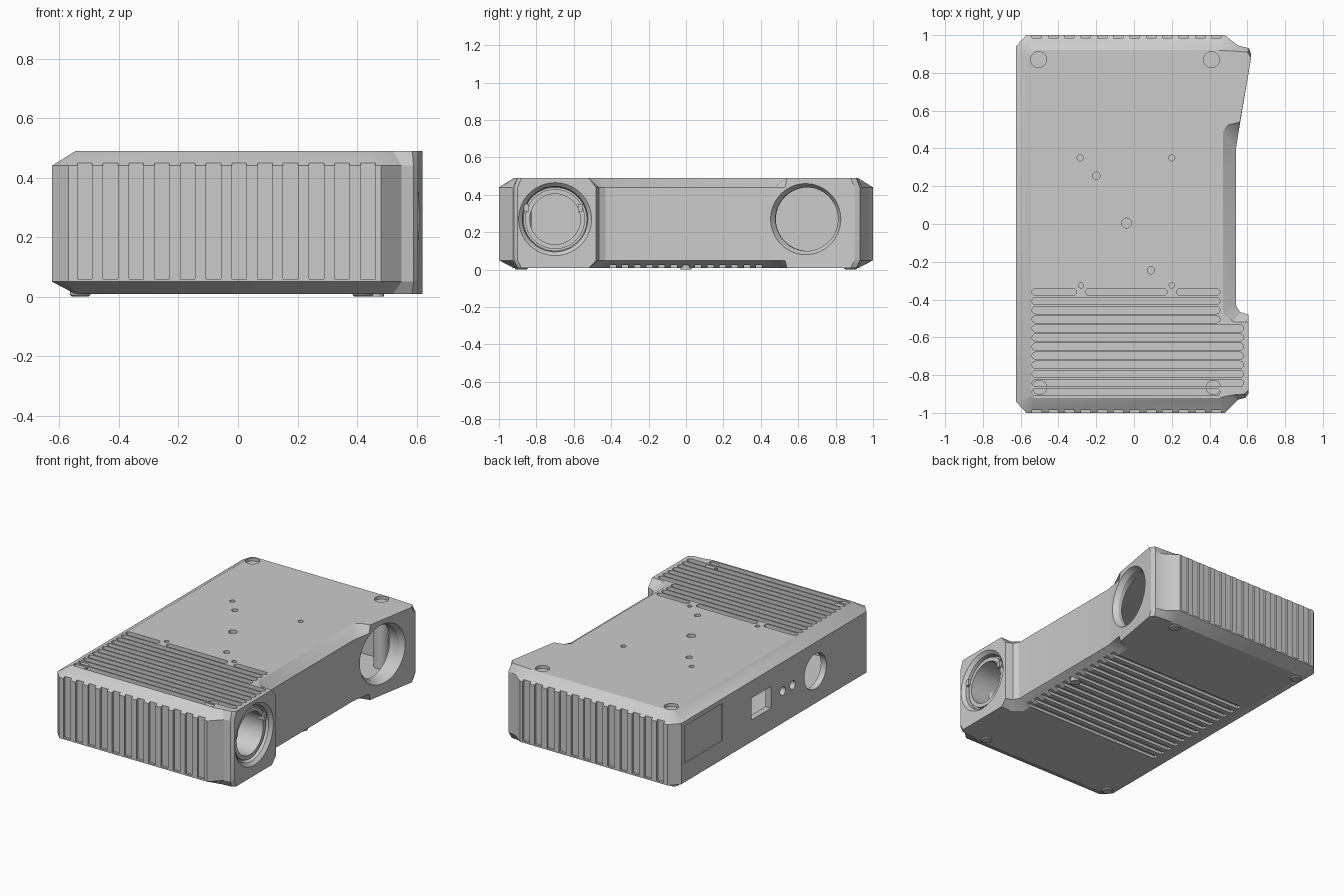
import bpy, bmesh, math
from mathutils import Vector, Matrix

if "Cube" in bpy.data.objects:
    bpy.data.objects.remove(bpy.data.objects["Cube"])

# Plan outlines: full width at the waist, chamfered at the top and bottom
OUTER = [(-.625, -.94), (-.57, -1), (.48, -1), (.55, -.93), (.59, -.92), (.605, -.90),
         (.605, -.48), (.56, -.465), (.54, -.43), (.54, .40), (.551, .47), (.561, .53),
         (.62, .90), (.61, .93), (.55, .945), (.48, 1), (-.57, 1), (-.625, .94)]
INNER = [(-.545, -.905), (-.53, -.92), (.45, -.92), (.52, -.905), (.585, -.90), (.605, -.88),
         (.605, -.52), (.53, -.52), (.47, -.47), (.47, .49), (.50, .525), (.561, .54),
         (.62, .88), (.60, .91), (.53, .915), (.45, .92), (-.53, .92), (-.545, .905)]


def skin(bm, rings):
    """Bridge a stack of equal rings and cap both ends."""
    rows = [[bm.verts.new(p) for p in r] for r in rings]
    n = len(rows[0])
    for a, b in zip(rows, rows[1:]):
        for i in range(n):
            j = (i + 1) % n
            bm.faces.new((a[i], a[j], b[j], b[i]))
    bm.faces.new(rows[0][::-1])
    bm.faces.new(rows[-1])


def prism(bm, *levels):
    skin(bm, [[(x, y, z) for x, y in outline] for outline, z in levels])


def box(bm, x0, x1, y0, y1, z0, z1):
    o = [(x0, y0), (x1, y0), (x1, y1), (x0, y1)]
    prism(bm, (o, z0), (o, z1))


def lathe(bm, profile, origin, axis=(0, 0, 1), n=48):
    """Turned solid: profile is (distance along axis, radius)."""
    q = Vector(axis).to_track_quat('Z', 'Y')
    skin(bm, [[Vector(origin) + q @ Vector((r * math.cos(2 * math.pi * i / n),
               r * math.sin(2 * math.pi * i / n), d)) for i in range(n)] for d, r in profile])


def slot(bm, x0, x1, y, r, z0, z1):
    o = []
    for cx, start in ((x1 - r, -90), (x0 + r, 90)):
        for i in range(9):
            a = math.radians(start + i * 22.5)
            o.append((cx + r * math.cos(a), y + r * math.sin(a)))
    prism(bm, (o, z0), (o, z1))


def make(name, bm):
    bmesh.ops.recalc_face_normals(bm, faces=bm.faces)
    me = bpy.data.meshes.new(name)
    bm.to_mesh(me)
    bm.free()
    ob = bpy.data.objects.new(name, me)
    bpy.context.collection.objects.link(ob)
    return ob


def activate(ob):
    bpy.ops.object.select_all(action='DESELECT')
    ob.select_set(True)
    bpy.context.view_layer.objects.active = ob


def cut(ob, bm):
    cutter = make("cutter", bm)
    cutter.hide_render = True
    m = ob.modifiers.new("cut", 'BOOLEAN')
    m.operation, m.solver, m.object = 'DIFFERENCE', 'EXACT', cutter
    activate(ob)
    bpy.ops.object.modifier_apply(modifier=m.name)
    bpy.data.objects.remove(cutter, do_unlink=True)


def smooth(ob):
    activate(ob)
    bpy.ops.object.shade_smooth_by_angle(angle=math.radians(25))


# Housing shell, hollowed from below
bm = bmesh.new()
prism(bm, (OUTER, .06), (OUTER, .44), (INNER, .49))
housing = make("housing", bm)
bm = bmesh.new()
box(bm, -.585, .50, -.95, .95, 0, .44)
cut(housing, bm)

bm = bmesh.new()
# Grip grooves on the front and back
for i in range(12):
    x = -.515 + i * .0865
    for s in (-1, 1):
        y0, y1 = sorted((s * .986, s * 1.03))
        box(bm, x - .025, x + .025, y0, y1, 0, .45)
# Top vent slots
for a, b in ((-.54, -.305), (-.255, .175), (.225, .455)):
    slot(bm, a, b, -.36, .019, .465, .55)
for i in range(1, 12):
    right = .58 if 4 <= i <= 10 else .455
    slot(bm, -.54, right, -.36 - i * .0482, .019, .465, .55)
# Top screw holes and foot recesses
for x, y, r in ((-.285, .35, .016), (.20, .35, .016), (-.20, .255, .02), (-.04, .005, .026),
                (.09, -.245, .019), (-.28, -.325, .014), (.20, -.325, .014)):
    lathe(bm, [(.40, r), (.55, r)], (x, y, 0), n=24)
for x in (-.505, .41):
    lathe(bm, [(.47, .042), (.55, .042)], (x, .87, 0))
# Front and rear lens openings on the right side
lathe(bm, [(-.2, .15), (-.05, .15), (-.05, .17), (-.02, .175), (0, .195), (.05, .195)],
      (.605, -.70, .27), (1, 0, 0), 64)
lathe(bm, [(-.15, .17), (-.03, .17), (0, .19), (.06, .19)],
      (.578, .64, .27), (.987, -.158, 0), 64)
# Left side ports and shallow label recess
box(bm, -.68, -.55, .03, .23, .19, .33)
for y, r in ((-.09, .027), (-.19, .027), (-.42, .112)):
    lathe(bm, [(0, r), (.13, r)], (-.68, y, .255), (1, 0, 0))
box(bm, -.66, -.617, .52, .91, .17, .41)
cut(housing, bm)
smooth(housing)

# Base plate with cross grooves
bm = bmesh.new()
prism(bm, (INNER, .008), (OUTER, .05), (OUTER, .06))
base = make("base_plate", bm)
bm = bmesh.new()
for i in range(13):
    y = (i - 6) * .065
    box(bm, -.50, .70, y - .016, y + .016, -.05, .026)
cut(base, bm)
smooth(base)

# Feet under the base, top pads between the vents, inner screw posts
bm = bmesh.new()
for x in (-.53, .42):
    for y in (-.88, .88):
        lathe(bm, [(0, .028), (.006, .035), (.04, .035)], (x, y, 0), n=32)
lathe(bm, [(0, .03), (.04, .03)], (.46, 0, 0), n=32)
smooth(make("feet", bm))
bm = bmesh.new()
for x in (-.50, .42):
    lathe(bm, [(.455, .04), (.482, .04)], (x, -.865, 0), n=32)
smooth(make("top_pads", bm))
bm = bmesh.new()
for x in (-.505, .41):
    for y in (-.87, .87):
        lathe(bm, [(.055, .045), (.445, .045)], (x, y, 0), n=32)
smooth(make("screw_posts", bm))

# Front lens tube with two locking lugs
bm = bmesh.new()
lathe(bm, [(.30, .16), (.575, .16)], (0, -.70, .27), (1, 0, 0), 64)
tube = make("lens_tube", bm)
bm = bmesh.new()
lathe(bm, [(.32, .135), (.70, .135)], (0, -.70, .27), (1, 0, 0), 64)
cut(tube, bm)
smooth(tube)
bm = bmesh.new()
for y in (-.855, -.565):
    box(bm, .555, .59, y - .012, y + .012, .31, .35)
make("lens_lugs", bm)
